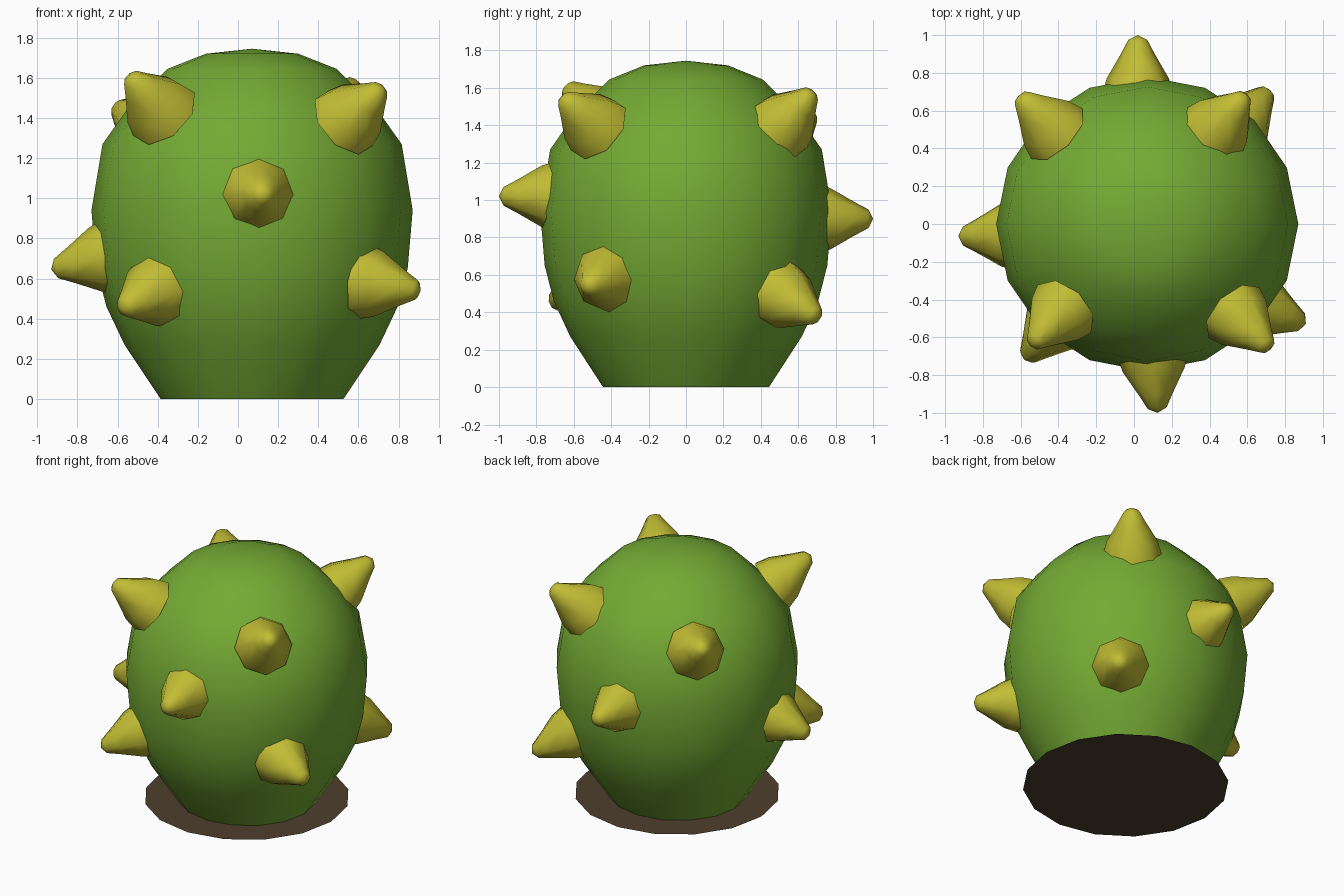
import bpy
import bmesh
import math
from mathutils import Vector

default_cube = bpy.data.objects.get("Cube")
if default_cube:
    bpy.data.objects.remove(default_cube, do_unlink=True)


def make_material(name, color):
    mat = bpy.data.materials.new(name)
    mat.use_nodes = True
    mat.diffuse_color = (*color, 1)
    mat.node_tree.nodes["Principled BSDF"].inputs["Base Color"].default_value = (*color, 1)
    return mat


green = make_material("leaf green", (0.175, 0.40, 0.034))
yellow = make_material("spike yellow", (0.54, 0.51, 0.035))
brown = make_material("soil brown", (0.077, 0.049, 0.027))


def lathe(name, profile, sides, mat):
    """Revolve (radius, height) points, listed from the pole down, around z."""
    bm = bmesh.new()
    pole = bm.verts.new((0, 0, profile[0][1]))
    previous = None
    for radius, height in profile[1:]:
        ring = []
        for i in range(sides):
            angle = math.tau * i / sides
            ring.append(bm.verts.new((radius * math.cos(angle), radius * math.sin(angle), height)))
        for i in range(sides):
            j = (i + 1) % sides
            if previous:
                bm.faces.new((previous[i], ring[i], ring[j], previous[j]))
            else:
                bm.faces.new((pole, ring[i], ring[j]))
        previous = ring
    for face in bm.faces:
        face.smooth = True
    mesh = bpy.data.meshes.new(name)
    bm.to_mesh(mesh)
    bm.free()
    mesh.materials.append(mat)
    obj = bpy.data.objects.new(name, mesh)
    bpy.context.collection.objects.link(obj)
    return obj


# Round body, narrowing to an open foot on the ground
body_profile = [(0, 1.745), (0.23, 1.72), (0.42, 1.645), (0.61, 1.46), (0.745, 1.27),
                (0.80, 0.94), (0.775, 0.65), (0.725, 0.46), (0.635, 0.27), (0.455, 0)]
body = lathe("body", body_profile, 16, green)
body.location.x = 0.07
body.scale.y = 0.975

# Flat soil disc under the body
soil = lathe("soil_disc", [(0, 0), (0.667, 0)], 16, brown)
soil.location.x = 0.07

# Blunt spikes: name, point on the skin, tip
spike_profile = [(0, 0), (0.05, -0.025), (0.09, -0.10), (0.165, -0.23), (0.19, -0.32)]
spikes = [
    ("front_spike", (0.105, -0.77, 1.02), (0.125, -1.0, 1.02)),
    ("back_spike", (0.02, 0.77, 0.90), (0.02, 1.0, 0.90)),
    ("right_side_spike", (-0.68, -0.06, 0.70), (-0.93, -0.065, 0.645)),
    ("upper_front_right_spike", (-0.37, -0.45, 1.42), (-0.54, -0.64, 1.61)),
    ("upper_front_left_spike", (0.53, -0.47, 1.38), (0.72, -0.66, 1.55)),
    ("upper_back_left_spike", (0.46, 0.53, 1.42), (0.59, 0.68, 1.58)),
    ("upper_back_right_spike", (-0.43, 0.50, 1.33), (-0.61, 0.68, 1.46)),
    ("lower_front_left_spike", (0.66, -0.43, 0.58), (0.91, -0.53, 0.54)),
    ("lower_front_right_spike", (-0.42, -0.53, 0.53), (-0.58, -0.72, 0.45)),
    ("lower_back_left_spike", (0.56, 0.53, 0.48), (0.72, 0.71, 0.37)),
]
for name, base, tip in spikes:
    spike = lathe(name, spike_profile, 8, yellow)
    direction = Vector(tip) - Vector(base)
    spike.rotation_euler = direction.to_track_quat("Z", "Y").to_euler()
    spike.location = tip
